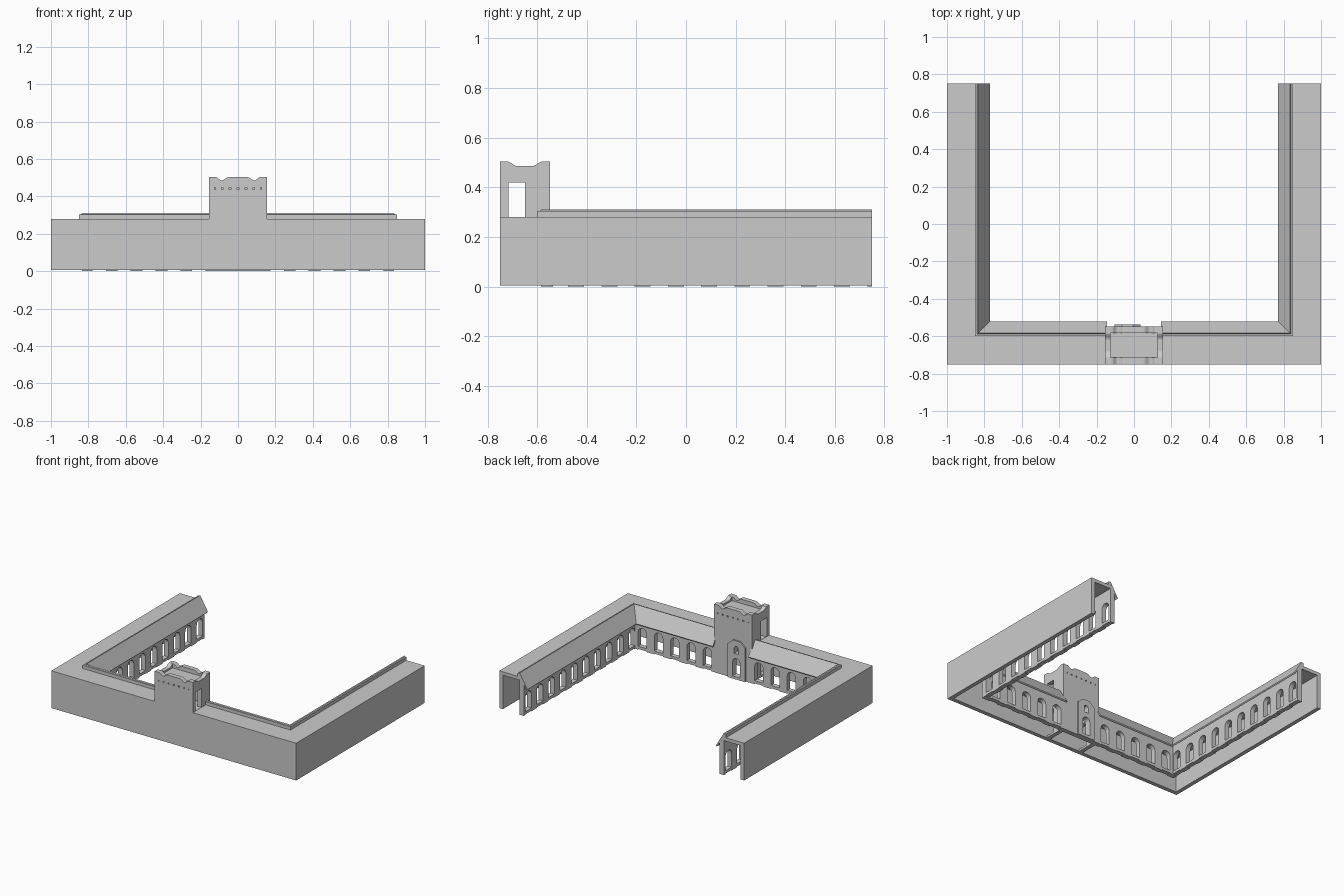
import bpy, bmesh, math

cube = bpy.data.objects.get("Cube")
if cube:
    bpy.data.objects.remove(cube, do_unlink=True)

BACK = 0.75       # half depth of the plan
TOWER = 0.155     # half width of the tower
TOWER_BACK = -0.548


def finish(name, bm):
    bmesh.ops.recalc_face_normals(bm, faces=bm.faces)
    mesh = bpy.data.meshes.new(name)
    bm.to_mesh(mesh)
    bm.free()
    obj = bpy.data.objects.new(name, mesh)
    bpy.context.collection.objects.link(obj)
    return obj


def add_prism(bm, pts, axis, a, b):
    """Extrude a (horizontal, z) outline along x or y from a to b."""
    def place(p, t):
        return (t, p[0], p[1]) if axis == "x" else (p[0], t, p[1])
    rings = [[bm.verts.new(place(p, t)) for p in pts] for t in (a, b)]
    for ring in rings:
        bm.faces.new(ring)
    for i in range(len(pts)):
        j = (i + 1) % len(pts)
        bm.faces.new((rings[0][i], rings[0][j], rings[1][j], rings[1][i]))


def prism(name, pts, axis, a, b):
    bm = bmesh.new()
    add_prism(bm, pts, axis, a, b)
    return finish(name, bm)


def rect(h0, h1, z0, z1):
    return [(h0, z0), (h1, z0), (h1, z1), (h0, z1)]


def arch(c, half, z0, spring, steps=8):
    pts = [(c - half, z0), (c + half, z0)]
    for i in range(steps + 1):
        t = math.pi * i / steps
        pts.append((c + half * math.cos(t), spring + half * math.sin(t)))
    return pts


def sweep(name, profile, start):
    """Carry an (inset, z) section around half the U plan, then mirror it."""
    bm = bmesh.new()
    rings = []
    for k in range(3):
        ring = []
        for d, z in profile:
            x = start if k == 0 else 1 - d
            y = BACK if k == 2 else d - BACK
            ring.append(bm.verts.new((x, y, z)))
        rings.append(ring)
    n = len(profile)
    for r, s in zip(rings, rings[1:]):
        for i in range(n):
            j = (i + 1) % n
            bm.faces.new((r[i], r[j], s[j], s[i]))
    bm.faces.new(rings[2])
    if start > 0:
        bm.faces.new(rings[0])
    obj = finish(name, bm)
    obj.modifiers.new("Mirror", "MIRROR")
    return obj


def carve(objs, cutter):
    """Subtract the cutter from each part, bake the result, drop the cutter."""
    for obj in objs:
        mod = obj.modifiers.new("Cut", "BOOLEAN")
        mod.operation = "DIFFERENCE"
        mod.solver = "EXACT"
        mod.object = cutter
        bpy.context.view_layer.update()
        deps = bpy.context.evaluated_depsgraph_get()
        mesh = bpy.data.meshes.new_from_object(obj.evaluated_get(deps))
        obj.modifiers.clear()
        obj.data = mesh
    bpy.data.objects.remove(cutter, do_unlink=True)


# Outer wall with the flat roof
sweep("outer_wall_and_roof", [(0, 0.005), (0, 0.28), (0.17, 0.28), (0.17, 0.255),
                              (0.03, 0.255), (0.03, 0.005)], 0)

# Low parapet and sloping eave around the courtyard
sweep("parapet", rect(0.15, 0.166, 0.275, 0.304), TOWER - 0.01)
sweep("eave", [(0.16, 0.303), (0.166, 0.31), (0.23, 0.203), (0.224, 0.196),
               (0.16, 0.293)], TOWER - 0.01)

# Courtyard arcade
arcade = sweep("arcade_wall", [(0.165, 0), (0.165, 0.285), (0.2, 0.235), (0.2, 0)],
               TOWER - 0.01)
bm = bmesh.new()
for side in (-1, 1):
    for k in range(5):
        c = side * (0.21 + 0.133 * k)
        add_prism(bm, arch(c, 0.035, 0.025, 0.13), "y", -0.62, -0.53)
        add_prism(bm, rect(c - 0.035, c + 0.035, -0.02, 0.005), "y", -0.62, -0.53)
    for k in range(10):
        c = -0.51 + 0.134 * k
        span = (side * 0.78, side * 0.86)
        add_prism(bm, arch(c, 0.035, 0.025, 0.13), "x", *span)
        add_prism(bm, rect(c - 0.035, c + 0.035, -0.02, 0.005), "x", *span)
carve([arcade], finish("arcade_cutter", bm))


# Tower walls with a waved crown
def wave(keys, steps=5):
    """Smooth ramps between crown heights."""
    pts = [keys[0]]
    for (h0, z0), (h1, z1) in zip(keys, keys[1:]):
        count = 1 if z0 == z1 else steps
        for i in range(1, count + 1):
            t = i / count
            s = (1 - math.cos(math.pi * t)) / 2
            pts.append((h0 + (h1 - h0) * t, z0 + (z1 - z0) * s))
    return pts


HI, LO = 0.503, 0.485
crown = wave([(TOWER, HI), (0.12, HI), (0.088, LO), (0.05, HI),
              (-0.05, HI), (-0.088, LO), (-0.12, HI), (-TOWER, HI)])
side_crown = wave([(TOWER_BACK, HI), (-0.58, HI), (-0.62, LO), (-0.68, LO),
                   (-0.72, HI), (-BACK, HI)])
front = prism("tower_front", [(-TOWER, 0.28), (TOWER, 0.28)] + crown,
              "y", -BACK, -BACK + 0.035)
back = prism("tower_back", [(-TOWER, 0), (TOWER, 0)] + crown,
             "y", TOWER_BACK - 0.035, TOWER_BACK)
sides = []
for side, label in ((1, "left"), (-1, "right")):
    outline = [(-BACK, 0.28), (-0.73, 0.28), (-0.73, 0.005), (TOWER_BACK, 0.005)]
    sides.append(prism("tower_side_" + label, outline + side_crown, "x",
                       side * (TOWER - 0.03), side * (TOWER + 0.001)))
prism("tower_roof", rect(-0.14, 0.14, 0.455, 0.472), "y", -0.735, -0.56)

# Gabled portal on the courtyard face
px = -0.035
portal = prism("portal", [(px - 0.07, 0), (px + 0.07, 0), (px + 0.07, 0.25),
                          (px + 0.03, 0.285), (px - 0.03, 0.285), (px - 0.07, 0.25)],
               "y", TOWER_BACK - 0.01, -0.537)

# Side doorways, above and below the roof
bm = bmesh.new()
for z0, z1 in ((0.02, 0.2), (0.281, 0.42)):
    add_prism(bm, rect(-0.72, -0.65, z0, z1), "x", -0.2, 0.2)
carve(sides, finish("side_door_cutter", bm))

# Portal door and window
bm = bmesh.new()
add_prism(bm, arch(px, 0.03, 0.02, 0.125), "y", -0.62, -0.5)
add_prism(bm, arch(px, 0.017, 0.19, 0.228), "y", -0.62, -0.5)
carve([back, portal], finish("portal_cutter", bm))

# Row of small square holes below the crown
bm = bmesh.new()
for k in range(7):
    c = (k - 3) * 0.042
    for y in (-BACK, TOWER_BACK):
        add_prism(bm, rect(c - 0.005, c + 0.005, 0.437, 0.447), "y", y - 0.01, y + 0.01)
carve([front, back], finish("hole_cutter", bm))
